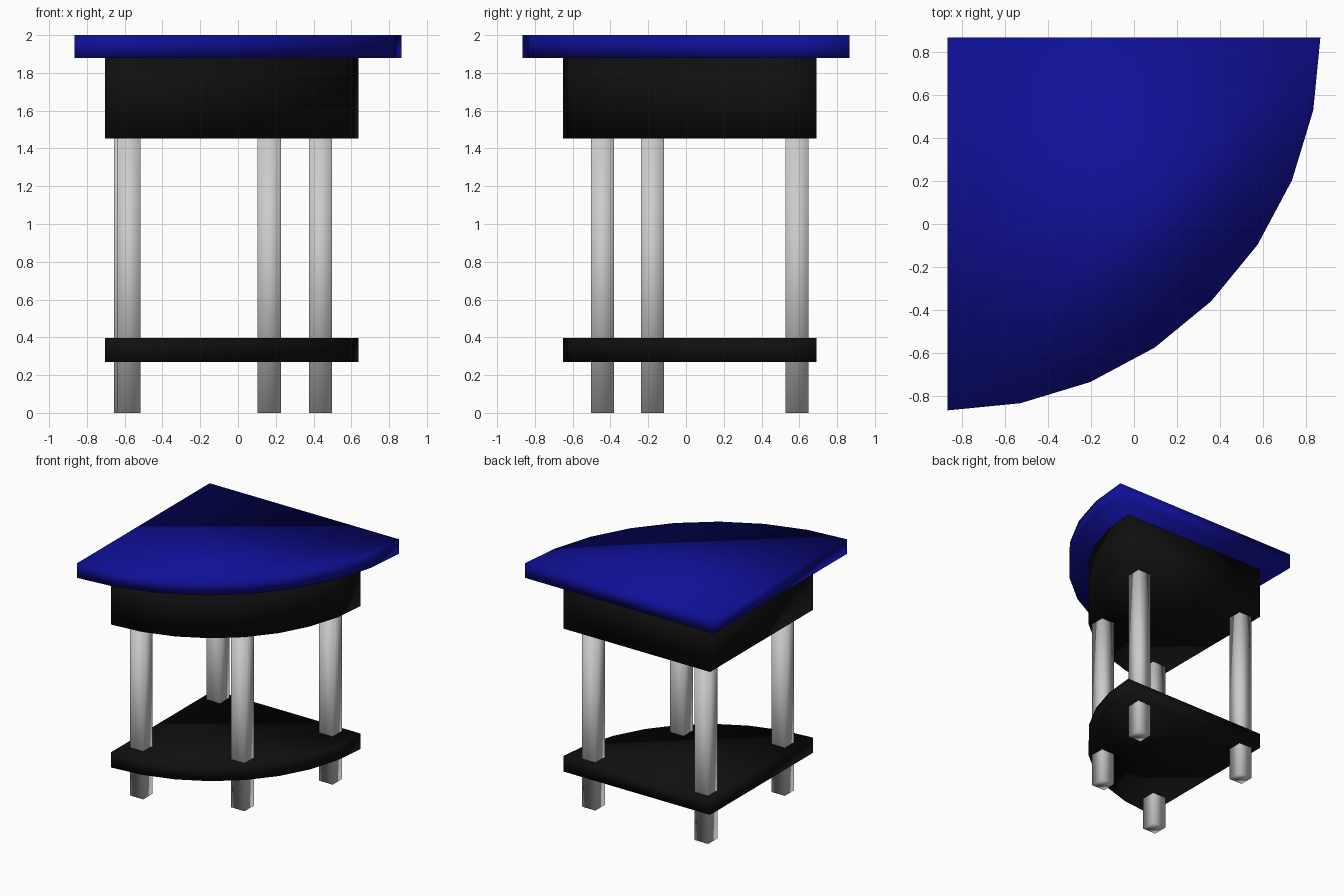
import bpy, bmesh
from math import cos, sin, pi

if "Cube" in bpy.data.objects:
    bpy.data.objects.remove(bpy.data.objects["Cube"])


def material(name, rgb):
    m = bpy.data.materials.new(name)
    m.diffuse_color = (*rgb, 1)
    m.use_nodes = True
    m.node_tree.nodes["Principled BSDF"].inputs["Base Color"].default_value = m.diffuse_color
    return m


def prism(name, outline, z0, z1, mat=None):
    """Extrude a flat outline from z0 up to z1, smooth shaded all over."""
    bm = bmesh.new()
    base = bm.faces.new([bm.verts.new((x, y, z0)) for x, y in outline])
    ext = bmesh.ops.extrude_face_region(bm, geom=[base], use_keep_orig=True)
    top = [v for v in ext["geom"] if isinstance(v, bmesh.types.BMVert)]
    bmesh.ops.translate(bm, verts=top, vec=(0, 0, z1 - z0))
    bmesh.ops.recalc_face_normals(bm, faces=bm.faces)
    for f in bm.faces:
        f.smooth = True
    mesh = bpy.data.meshes.new(name)
    bm.to_mesh(mesh)
    bm.free()
    ob = bpy.data.objects.new(name, mesh)
    bpy.context.collection.objects.link(ob)
    if mat:
        mesh.materials.append(mat)
    return ob


def quarter(cx, cy, r, n=8):
    """Quarter disc with its square corner at the back left."""
    arc = [(cx + r * cos(i * pi / 2 / n), cy - r * sin(i * pi / 2 / n)) for i in range(n + 1)]
    return [(cx, cy)] + arc


def square(cx, cy, s):
    h = s / 2
    return [(cx - h, cy - h), (cx + h, cy - h), (cx + h, cy + h), (cx - h, cy + h)]


blue = material("blue_top", (0.005, 0.005, 0.31))
black = material("black_body", (0.005, 0.005, 0.005))

# Table top, cabinet body and lower shelf share the quarter-disc plan
prism("table_top", quarter(-0.866, 0.866, 1.732), 1.878, 2.0, blue)
body_plan = quarter(-0.705, 0.692, 1.344)
prism("cabinet_body", body_plan, 1.453, 1.878, black)
prism("lower_shelf", body_plan, 0.27, 0.397, black)

# Square legs passing through the shelf
legs = {
    "back_left_leg": (-0.595, 0.587),
    "back_right_leg": (0.437, 0.587),
    "front_left_leg": (-0.577, -0.442),
    "front_middle_leg": (0.166, -0.178),
}
for name, (x, y) in legs.items():
    prism(name, square(x, y, 0.123), 0, 1.454)
